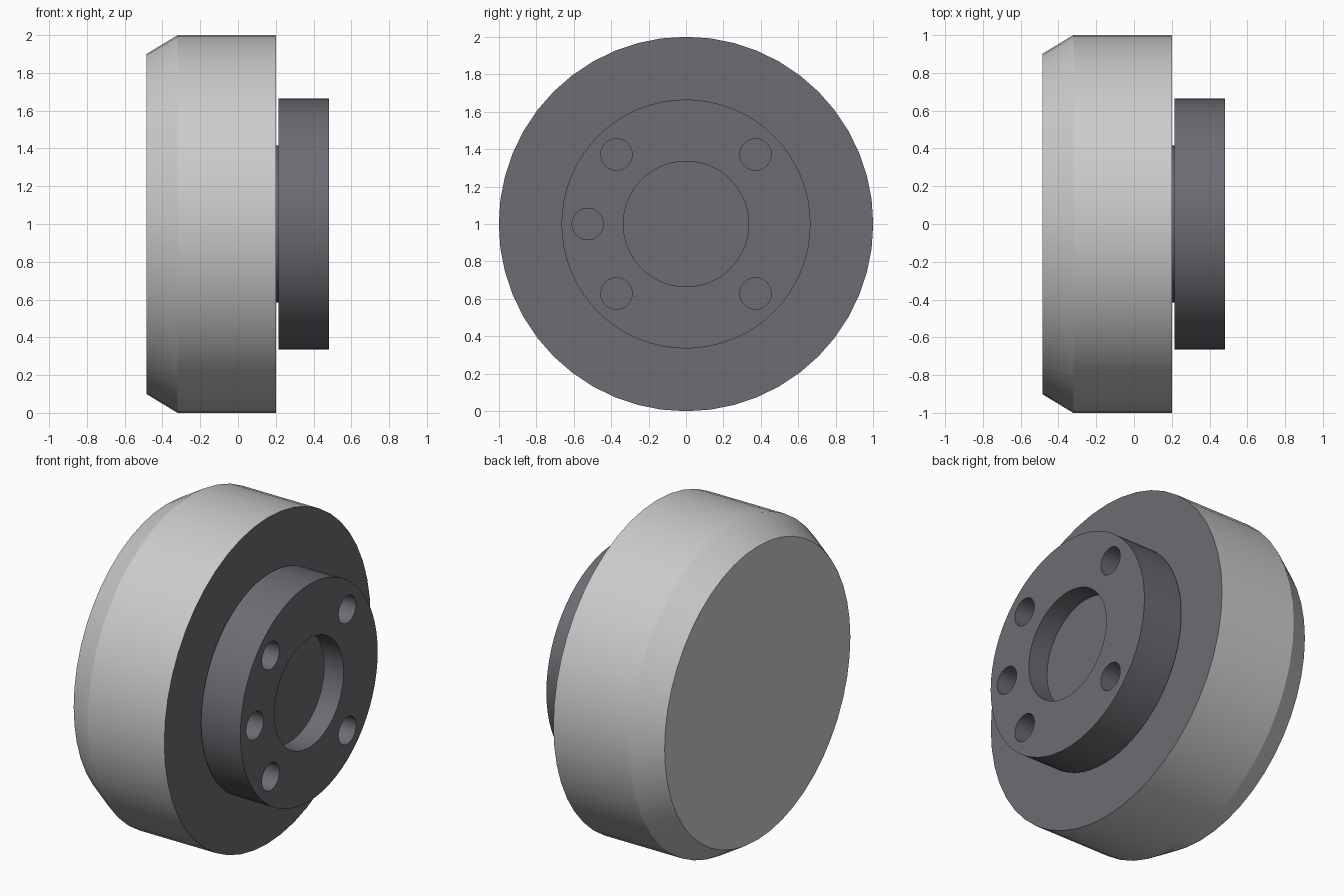
import bpy, bmesh, math

if "Cube" in bpy.data.objects:
    bpy.data.objects.remove(bpy.data.objects["Cube"])

def material(name, color):
    m = bpy.data.materials.new(name)
    m.diffuse_color = color
    m.use_nodes = True
    m.node_tree.nodes["Principled BSDF"].inputs["Base Color"].default_value = m.diffuse_color
    return m

dark = material("dark_metal", (0.15, 0.15, 0.17, 1))

def lathe(name, profile, sides, y=0.0, z=1.0):
    """Revolve (x, radius) points around the x axis, with capped ends."""
    bm = bmesh.new()
    rings = []
    for x, r in profile:
        rings.append([bm.verts.new((x, y + r * math.cos(2 * math.pi * i / sides),
                                    z + r * math.sin(2 * math.pi * i / sides)))
                      for i in range(sides)])
    for a, b in zip(rings, rings[1:]):
        for i in range(sides):
            j = (i + 1) % sides
            bm.faces.new((a[i], a[j], b[j], b[i]))
    bm.faces.new(rings[0])
    bm.faces.new(rings[-1])
    bmesh.ops.recalc_face_normals(bm, faces=bm.faces)
    mesh = bpy.data.meshes.new(name)
    bm.to_mesh(mesh)
    bm.free()
    obj = bpy.data.objects.new(name, mesh)
    bpy.context.collection.objects.link(obj)
    return obj

def smooth(obj):
    bpy.ops.object.select_all(action='DESELECT')
    obj.select_set(True)
    bpy.context.view_layer.objects.active = obj
    bpy.ops.object.shade_smooth_by_angle(angle=math.radians(25))

# Main drum with its bevelled outer edge; the mounting face is dark
drum = lathe("drum", [(-0.485, 0.9), (-0.32, 1.0), (0.2, 1.0)], 48)
drum.data.materials.append(material("light_grey", (0.8, 0.8, 0.8, 1)))
drum.data.materials.append(dark)
for face in drum.data.polygons:
    if face.normal.x > 0.9:
        face.material_index = 1

# Short neck between drum and flange
neck = lathe("neck", [(0.19, 0.415), (0.225, 0.415)], 48)

# Mounting flange with a recessed centre
flange = lathe("flange", [(0.215, 0.665), (0.482, 0.665), (0.482, 0.335), (0.35, 0.335)], 64)
for obj in (neck, flange):
    obj.data.materials.append(dark)

# Five bolt holes through the flange
for n, degrees in enumerate((45, 135, 180, 225, 315)):
    a = math.radians(degrees)
    cutter = lathe(f"bolt_hole_cutter_{n}", [(0.207, 0.084), (0.6, 0.084)], 32,
                   0.525 * math.cos(a), 1 + 0.525 * math.sin(a))
    cutter.data.materials.append(dark)
    cutter.hide_render = True
    mod = flange.modifiers.new(f"bolt_hole_{n}", 'BOOLEAN')
    mod.operation = 'DIFFERENCE'
    mod.solver = 'EXACT'
    mod.object = cutter
    # apply, then drop the cutter
    bpy.context.view_layer.objects.active = flange
    bpy.ops.object.modifier_apply(modifier=mod.name)
    bpy.data.objects.remove(cutter)

for obj in (drum, neck, flange):
    smooth(obj)
